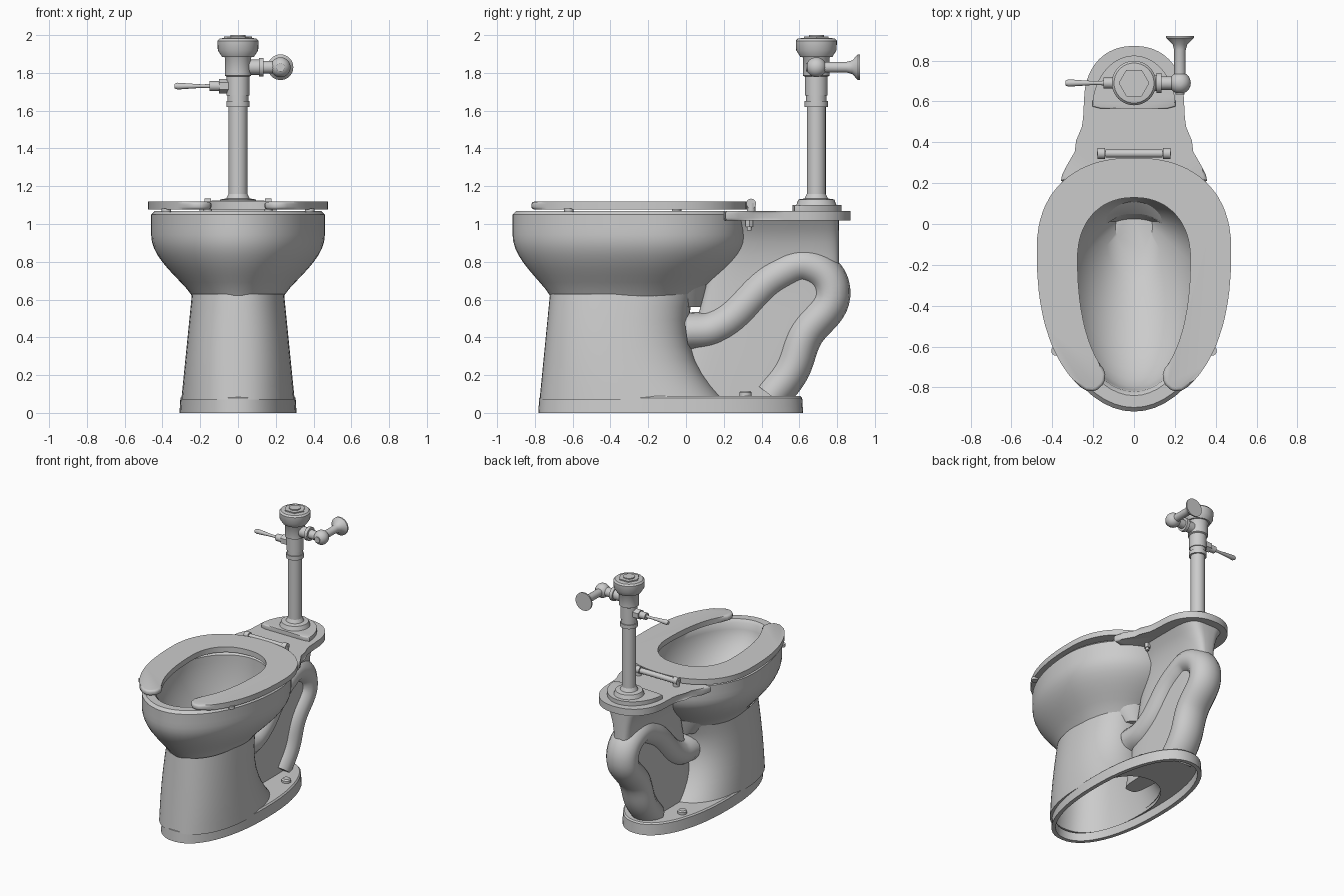
import bpy, bmesh, math
from mathutils import Matrix, Vector

cube = bpy.data.objects.get("Cube")
if cube:
    bpy.data.objects.remove(cube, do_unlink=True)

grey = bpy.data.materials.new("plain_grey")
grey.use_nodes = True
grey.diffuse_color = (0.6, 0.6, 0.6, 1)
grey.node_tree.nodes["Principled BSDF"].inputs["Base Color"].default_value = grey.diffuse_color
parts = []


def finish(name, bm):
    bmesh.ops.recalc_face_normals(bm, faces=bm.faces)
    mesh = bpy.data.meshes.new(name)
    bm.to_mesh(mesh)
    bm.free()
    mesh.materials.append(grey)
    obj = bpy.data.objects.new(name, mesh)
    bpy.context.collection.objects.link(obj)
    parts.append(obj)


def skin(bm, rings, cap_start, cap_end):
    loops = [[bm.verts.new(point) for point in ring] for ring in rings]
    count = len(loops[0])
    for low, high in zip(loops, loops[1:]):
        for i in range(count):
            k = (i + 1) % count
            bm.faces.new((low[i], low[k], high[k], high[i]))
    if cap_start:
        bm.faces.new(loops[0])
    if cap_end:
        bm.faces.new(loops[-1])


def mix(a, b, t):
    return a + (b - a) * t


def steps(count):
    return [i / count for i in range(count + 1)]


def arc(width, front, back, mid, power, start, end, count):
    """Part of a superellipse whose front and back halves differ in length."""
    points = []
    for t in steps(count):
        angle = math.radians(mix(start, end, t))
        across, along = math.cos(angle), math.sin(angle)
        x = width * math.copysign(abs(across) ** (2 / power), across)
        y = abs(along) ** (2 / power) * ((back if along > 0 else front) - mid)
        points.append((x, mid + y))
    return points


def loft(name, rows, mid=0.6, power=2.0, cap_start=False, cap_end=False):
    """Skin over oval sections, each a height and (half width, front, back)."""
    rings = []
    for z, (width, front, back) in rows:
        outline = arc(width, front, back, mix(front, back, mid), power, 0, 360, 56)
        rings.append([(x, y, z) for x, y in outline[:-1]])
    bm = bmesh.new()
    skin(bm, rings, cap_start, cap_end)
    finish(name, bm)


def inset(section, depth):
    return section - Vector((depth, -depth, depth))


def lathe(name, profile, loc, axis="Z", sides=32):
    """Closed turned part; profile is (radius, distance along the axis)."""
    turn = {"Z": Matrix(), "X": Matrix.Rotation(math.pi / 2, 4, "Y"),
            "Y": Matrix.Rotation(-math.pi / 2, 4, "X")}[axis]
    place = Matrix.Translation(loc) @ turn
    turns = [math.tau * i / sides for i in range(sides)]
    bm = bmesh.new()
    skin(bm, [[place @ Vector((radius * math.cos(a), radius * math.sin(a), along)) for a in turns]
              for radius, along in profile], True, True)
    finish(name, bm)


def rod(name, radius, start, end, loc, axis="Z", sides=24):
    lathe(name, [(radius, start), (radius, end)], loc, axis, sides)


def plate(name, half, bottom, top, rounding):
    """Slab from a half outline mirrored in x, corners cut and rims rounded."""
    loop = half + [(-x, y) for x, y in reversed(half)]
    soft = []
    for a, b in zip(loop, loop[1:] + loop[:1]):
        if math.dist(a, b) > 0.001:
            soft += [Vector(a).lerp(Vector(b), t) for t in (0.2, 0.8)]
    bm = bmesh.new()
    skin(bm, [[(x, y, z) for x, y in soft] for z in (bottom, top)], True, True)
    rims = [e for e in bm.edges if abs(e.verts[0].co.z - e.verts[1].co.z) < 0.001]
    bmesh.ops.bevel(bm, geom=rims, offset=rounding, segments=3, profile=0.5, affect="EDGES")
    finish(name, bm)


# Bowl: swelling outer shell, flat rim and deep basin in one skin
waist = Vector((0.244, -0.72, 0.05))
rim = Vector((0.46, -0.918, 0.32))
mouth = Vector((0.335, -0.82, 0.15))
drain = Vector((0.09, -0.15, 0.08))
shell = [(mix(0.62, 1.05, t), waist.lerp(rim, math.sin(min(t / 0.75, 1) * math.pi / 2) ** 1.2))
         for t in steps(12)]
basin = [(mix(1.05, 0.56, t), mouth.lerp(drain, t * t)) for t in steps(10)]
loft("bowl", shell + [(1.07, inset(rim, 0.02)), (1.07, inset(mouth, -0.02))] + basin, cap_end=True)

# Hollow pedestal: the back wall bows inward between waist and foot
sole = Vector((0.3, -0.775, 0.2))
wall = []
for t in steps(8):
    section = waist.lerp(sole, t)
    section.z -= 0.4 * t * (1 - t)
    wall.append((mix(0.63, 0.07, t), section))
lining = [(min(z, 0.53), inset(section, 0.03)) for z, section in reversed(wall)]
loft("pedestal", wall + lining, mid=0.55, power=2.3, cap_end=True)

# Hollow foot flange with an opening under the pedestal
foot = Vector((0.31, -0.782, 0.62))
opening = Vector((0.27, -0.745, 0.17))
loft("foot_flange", [(0.09, opening), (0.09, inset(foot, 0.015)), (0.08, inset(foot, 0.005)),
                     (0, foot), (0, inset(foot, 0.03)), (0.06, inset(foot, 0.035)),
                     (0.06, opening)], mid=0.5, power=2.2)

# Web under the rear deck, leaning back and flaring at the top
web = []
for t in steps(14):
    lean = min(t / 0.6, 1)
    rear = mix(0.56, 0.81, lean * lean * (3 - 2 * lean))
    web.append((mix(0.07, 1.04, t), (0.07 + 0.11 * t ** 8, mix(-0.05, 0.2, t), rear)))
loft("rear_web", web, mid=0.5, power=4, cap_start=True, cap_end=True)

# Trapway tube
path = [(0, 0.43), (0.15, 0.45), (0.5, 0.74), (0.65, 0.78), (0.77, 0.65),
        (0.62, 0.4), (0.55, 0.22), (0.45, 0.09)]
curve = bpy.data.curves.new("trapway", "CURVE")
curve.dimensions = "3D"
curve.bevel_depth = 0.1
curve.bevel_resolution = 6
curve.use_fill_caps = True
spline = curve.splines.new("BEZIER")
spline.bezier_points.add(len(path) - 1)
for point, (y, z) in zip(spline.bezier_points, path):
    point.co = (0, y, z)
    point.handle_left_type = point.handle_right_type = "AUTO"
curve.materials.append(grey)
trapway = bpy.data.objects.new("trapway", curve)
trapway.scale.x = 1.2
bpy.context.collection.objects.link(trapway)
bpy.ops.object.select_all(action="DESELECT")
trapway.select_set(True)
bpy.context.view_layer.objects.active = trapway
bpy.ops.object.convert(target="MESH")
parts.append(bpy.context.view_layer.objects.active)

# Rear deck and raised pad
deck_flare = [(0.25, 0.5), (0.275, 0.38), (0.35, 0.25), (0.36, 0.2), (0, 0.2)]
plate("rear_deck", arc(0.245, 0, 0.872, 0.6, 2.2, 90, 0, 9) + deck_flare, 1.018, 1.069, 0.014)
plate("deck_pad", arc(0.205, 0, 0.825, 0.565, 2.0, 90, 0, 8) + [(0, 0.565)], 1.06, 1.1, 0.008)

# Open-front seat: outer edge, rounded tip, inner edge
seat_outer = arc(0.477, -0.89, 0.325, -0.13, 2.3, 90, -62, 16)
seat_inner = arc(0.277, -0.79, 0.13, -0.17, 2.2, -62, 90, 14)
plate("seat", seat_outer + [(0.19, -0.82), (0.145, -0.78)] + seat_inner, 1.077, 1.118, 0.015)

# Hinge, bumpers and floor bolts
rod("hinge_bar", 0.02, -0.14, 0.14, (0, 0.345, 1.105), "X")
for side, label in ((1, "left"), (-1, "right")):
    hinge_x = side * 0.16
    rod(label + "_hinge_end", 0.026, -0.018, 0.018, (hinge_x, 0.345, 1.108), "X")
    rod(label + "_hinge_post", 0.022, 0, 0.05, (hinge_x, 0.345, 1.06))
    rod(label + "_hinge_bolt", 0.012, -0.05, 0, (hinge_x, 0.335, 1.015))
    rod(label + "_hinge_nut", 0.022, -0.03, 0.01, (hinge_x, 0.335, 1.015), sides=6)
    lathe(label + "_foot_bolt", [(0.033, 0), (0.033, 0.022), (0.024, 0.032)],
          (side * 0.19, 0.315, 0.085), sides=16)
    for y in (-0.62, -0.05):
        rod(label + "_bumper", 0.025, 0, 0.02, (side * 0.38, y, 1.063))

# Flush valve: stand pipe, body and cap
stand = Vector((0, 0.69, 0))
lathe("pipe_collar", [(0.11, 1.09), (0.095, 1.13), (0.062, 1.135), (0.05, 1.16)], stand)
rod("stand_pipe", 0.05, 1.12, 1.63, stand)
rod("pipe_nut", 0.062, 1.62, 1.65, stand)
rod("pipe_sleeve", 0.055, 1.64, 1.69, stand)
lathe("valve_body", [(0.06, 1.68), (0.06, 1.78), (0.07, 1.785), (0.07, 1.88), (0.085, 1.9)], stand)
lathe("valve_cap", [(0.085, 1.885), (0.107, 1.92), (0.109, 1.97), (0.098, 1.982), (0.07, 1.985)],
      stand)
rod("cap_hex", 0.075, 1.98, 1.993, stand, sides=6)
rod("cap_button", 0.04, 1.99, 2, stand)

# Lever handle on the right
pivot = stand + Vector((0, 0, 1.73))
rod("lever_nut", 0.038, -0.1, -0.05, pivot, "X", 6)
rod("lever_joint", 0.026, -0.15, -0.05, pivot, "X")
lathe("lever", [(0.012, -0.335), (0.018, -0.32), (0.009, -0.19), (0.012, -0.14)], pivot, "X")

# Supply stop on the left, with a pipe to the wall
inlet = stand + Vector((0, 0, 1.83))
stop = inlet + Vector((0.225, 0, 0))
rod("supply_arm", 0.04, 0.05, 0.13, inlet, "X")
rod("supply_nut", 0.05, 0.11, 0.135, inlet, "X")
rod("supply_neck", 0.033, 0.13, 0.2, inlet, "X")
ball = [(0.053 * math.sin(math.pi * t), -0.053 * math.cos(math.pi * t)) for t in steps(14)[1:-1]]
lathe("supply_ball", ball, stop)
rod("supply_cap", 0.022, -0.055, 0, stop, "Y")
lathe("wall_pipe", [(0.028, 0), (0.028, 0.16), (0.036, 0.19), (0.068, 0.22), (0.068, 0.23)],
      stop, "Y")

# Smooth shading with crisp edges kept
bpy.ops.object.select_all(action="DESELECT")
for obj in parts:
    obj.select_set(True)
bpy.context.view_layer.objects.active = parts[0]
bpy.ops.object.shade_smooth_by_angle(angle=math.radians(40))
